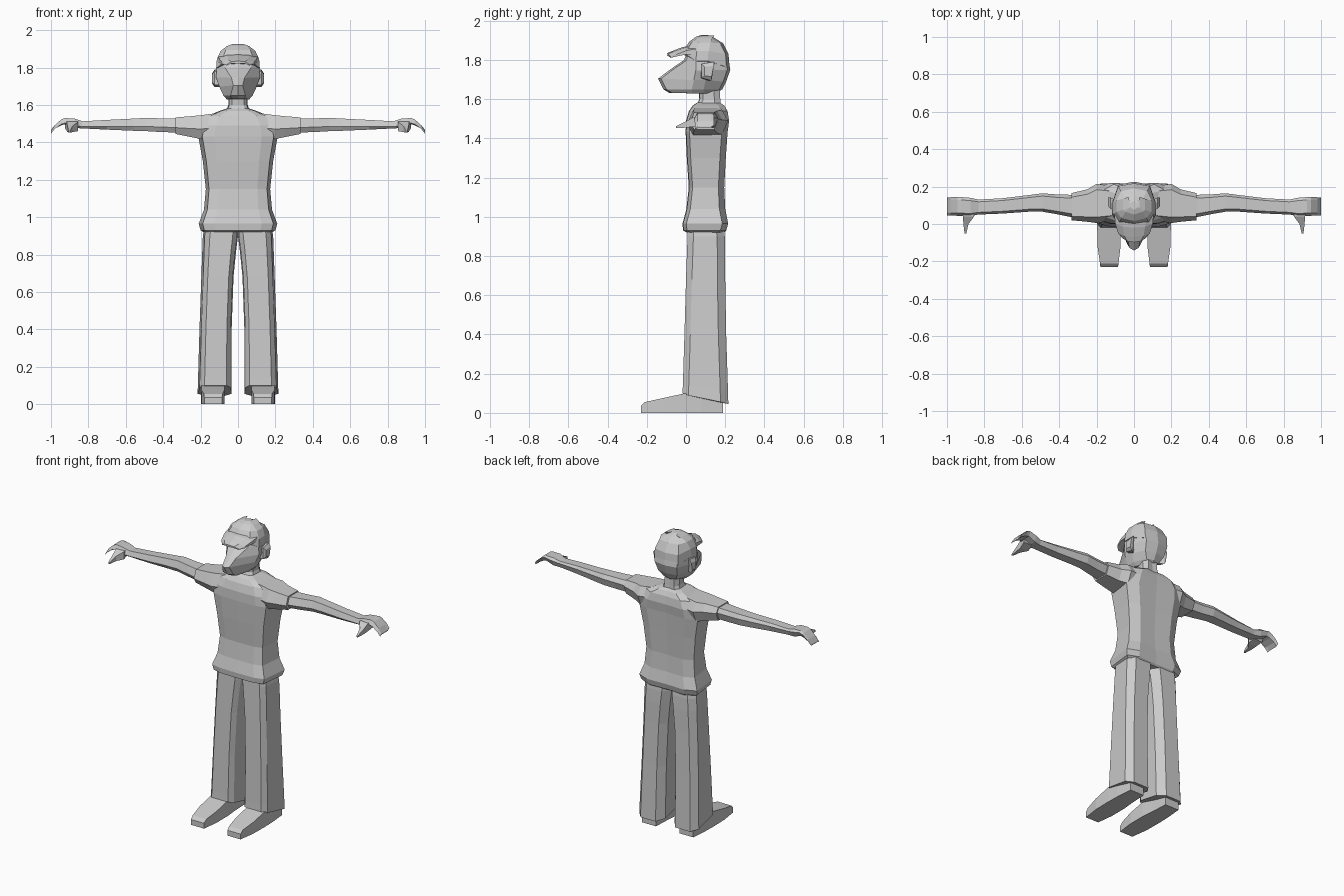
import bpy, bmesh

grey = bpy.data.materials.new("plain_grey")
grey.diffuse_color = (0.6, 0.6, 0.6, 1)


def loft(name, rings, mirror=False):
    """Skin a list of equal-length closed rings and cap both ends."""
    bm = bmesh.new()
    vs = [[bm.verts.new(p) for p in r] for r in rings]
    n = len(rings[0])
    for a, b in zip(vs, vs[1:]):
        for i in range(n):
            j = (i + 1) % n
            bm.faces.new((a[i], a[j], b[j], b[i]))
    bm.faces.new(vs[0][::-1])
    bm.faces.new(vs[-1])
    bmesh.ops.recalc_face_normals(bm, faces=bm.faces)
    me = bpy.data.meshes.new(name)
    bm.to_mesh(me)
    bm.free()
    ob = bpy.data.objects.new(name, me)
    bpy.context.collection.objects.link(ob)
    me.materials.append(grey)
    if mirror:
        m = ob.modifiers.new("mirror", 'MIRROR')
        m.use_mirror_merge = False
    return ob


def sym(half):
    """Close a half ring (front centre to back centre) across x = 0."""
    return half + [(-x, y, z) for x, y, z in half[-2:0:-1]]


def body_ring(z, w, yf, yb, drop=0.0):
    """Rounded-box body section; drop lowers the front and back edges."""
    return sym([(0, yf, z - drop), (.6 * w, yf + .003, z - drop), (.9 * w, yf + .02, z),
                (w, yb - .03, z), (.65 * w, yb, z - drop), (0, yb - .005, z - drop)])


def head_ring(zf, zb, yf, yb, fw, ym, w, bw):
    """Head section: front width fw, widest w at ym, back width bw."""
    zm = (zf + zb) / 2
    return sym([(0, yf, zf), (fw, yf + .015, zf), (w, ym, zm),
                (w, ym + .06, zm), (bw, yb - .015, zb), (0, yb, zb)])


def arm_ring(x, y0, y1, z0, z1, tilt=0.0):
    """Six-sided section across the arm."""
    m = (z0 + z1) / 2
    d = (y1 - y0) * .15
    return [(x, y0, m - .01), (x, y0 + d, z0), (x, y1 - d, z0), (x, y1, m + .01),
            (x, y1 - d, z1), (x, y0 + d, z1 - tilt)]


# Shirt with flared hem and shoulders sloping to the collar
loft("shirt", [body_ring(*r) for r in (
    (.92, .185, .005, .195), (.93, .2, -.015, .205), (.965, .21, -.018, .215),
    (1.04, .182, .002, .2), (1.15, .172, .014, .195), (1.3, .188, .004, .203),
    (1.43, .212, -.002, .212), (1.49, .2, 0, .22), (1.54, .165, .015, .212),
    (1.568, .1, .035, .195), (1.582, .058, .055, .175))])

# Short sleeves
loft("sleeve", [arm_ring(*r) for r in (
    (.1, .02, .2, 1.42, 1.558), (.2, .005, .215, 1.418, 1.545),
    (.25, .012, .185, 1.428, 1.54), (.335, .02, .165, 1.445, 1.533))], True)

# Bare arms
loft("arm", [arm_ring(*r) for r in (
    (.3, .03, .155, 1.452, 1.526), (.41, .052, .158, 1.455, 1.528),
    (.49, .066, .164, 1.46, 1.531), (.56, .066, .155, 1.462, 1.527),
    (.7, .056, .138, 1.468, 1.52), (.84, .05, .13, 1.475, 1.512))], True)

# Hand with drooping fingers
loft("hand", [arm_ring(*r) for r in (
    (.83, .052, .13, 1.474, 1.512), (.875, .04, .14, 1.478, 1.527),
    (.925, .044, .144, 1.497, 1.53), (.945, .044, .144, 1.491, 1.523),
    (.98, .045, .143, 1.473, 1.49), (1.0, .046, .142, 1.453, 1.46))], True)


def box_ring(y, x0, x1, z0, z1):
    return [(x0, y, z0), (x1, y, z0), (x1, y, z1), (x0, y, z1)]


# Thumb pointing forward and down
loft("thumb", [box_ring(*r) for r in (
    (.085, .86, .925, 1.475, 1.515), (.04, .855, .915, 1.46, 1.51),
    (.0, .885, .912, 1.455, 1.487), (-.052, .897, .906, 1.452, 1.462))], True)


def leg_ring(z, xi, xo, yf, yb, back=0.0):
    """Trouser section; back lowers the rear of the ring."""
    w = xo - xi
    return [(xi + .15 * w, yf, z), (xi + .8 * w, yf, z), (xo - .01, yf + .03, z - back * .2),
            (xo, yb - .04, z - back * .8), (xo - .2 * w, yb, z - back),
            (xi + .2 * w, yb, z - back), (xi, yb - .05, z - back * .8),
            (xi + .005, yf + .03, z - back * .2)]


# Trouser legs with hems lower at the heel
loft("trouser_leg", [leg_ring(*r) for r in (
    (.1, .034, .216, -.018, .216, .055), (.14, .034, .214, -.016, .214, .02),
    (.4, .034, .206, -.008, .205), (.68, .024, .196, .0, .2),
    (.82, .01, .191, .005, .2), (.9, .0, .188, .008, .198),
    (.95, .0, .18, .01, .193))], True)

# Wedge shoes
loft("shoe", [box_ring(*r) for r in (
    (.19, .085, .185, 0, .09), (.08, .08, .195, 0, .1), (-.005, .072, .197, 0, .1),
    (-.12, .072, .195, 0, .075), (-.21, .083, .182, 0, .055), (-.23, .085, .18, 0, .035))], True)

# Neck
loft("neck", [body_ring(*r) for r in (
    (1.55, .07, .045, .18), (1.6, .052, .068, .175), (1.68, .052, .06, .17))])

# Head with a long jutting jaw
loft("head", [head_ring(*r) for r in (
    (1.632, 1.628, -.085, .15, .035, .03, .06, .03),
    (1.65, 1.65, -.115, .185, .04, .03, .078, .045),
    (1.705, 1.69, -.142, .205, .025, .04, .1, .07),
    (1.745, 1.75, -.09, .226, .035, .05, .118, .08),
    (1.8, 1.8, -.01, .218, .07, .05, .113, .085),
    (1.85, 1.85, .01, .2, .07, .05, .1, .08))])

# Cap crown
loft("cap", [head_ring(*r) for r in (
    (1.825, 1.765, -.01, .222, .08, .05, .117, .085),
    (1.86, 1.83, -.004, .217, .078, .055, .113, .085),
    (1.893, 1.885, .016, .19, .066, .065, .093, .07),
    (1.918, 1.91, .05, .15, .045, .075, .06, .045),
    (1.927, 1.924, .075, .125, .02, .085, .03, .02))])

# Cap peak, arched across
loft("cap_peak", [
    sym([(0, y, z + t), (w * .6, y + .006, z + t - .004), (w, y + .02, z - .018 + t),
         (w, y + .02, z - .022), (w * .6, y + .006, z - .012), (0, y, z - .01)])
    for y, w, z, t in ((.03, .105, 1.85, .025), (-.02, .1, 1.85, .015),
                       (-.07, .085, 1.84, .006), (-.098, .06, 1.833, .002))])

# Ears
loft("ear", [[(x, y0, 1.735 - h * .6), (x, y1, 1.74 - h), (x, y1 + .012, 1.745 + h),
              (x, y0, 1.745 + h * .8)]
             for x, y0, y1, h in ((.1, .075, .115, .045), (.125, .08, .13, .045),
                                  (.138, .095, .13, .025))], True)
